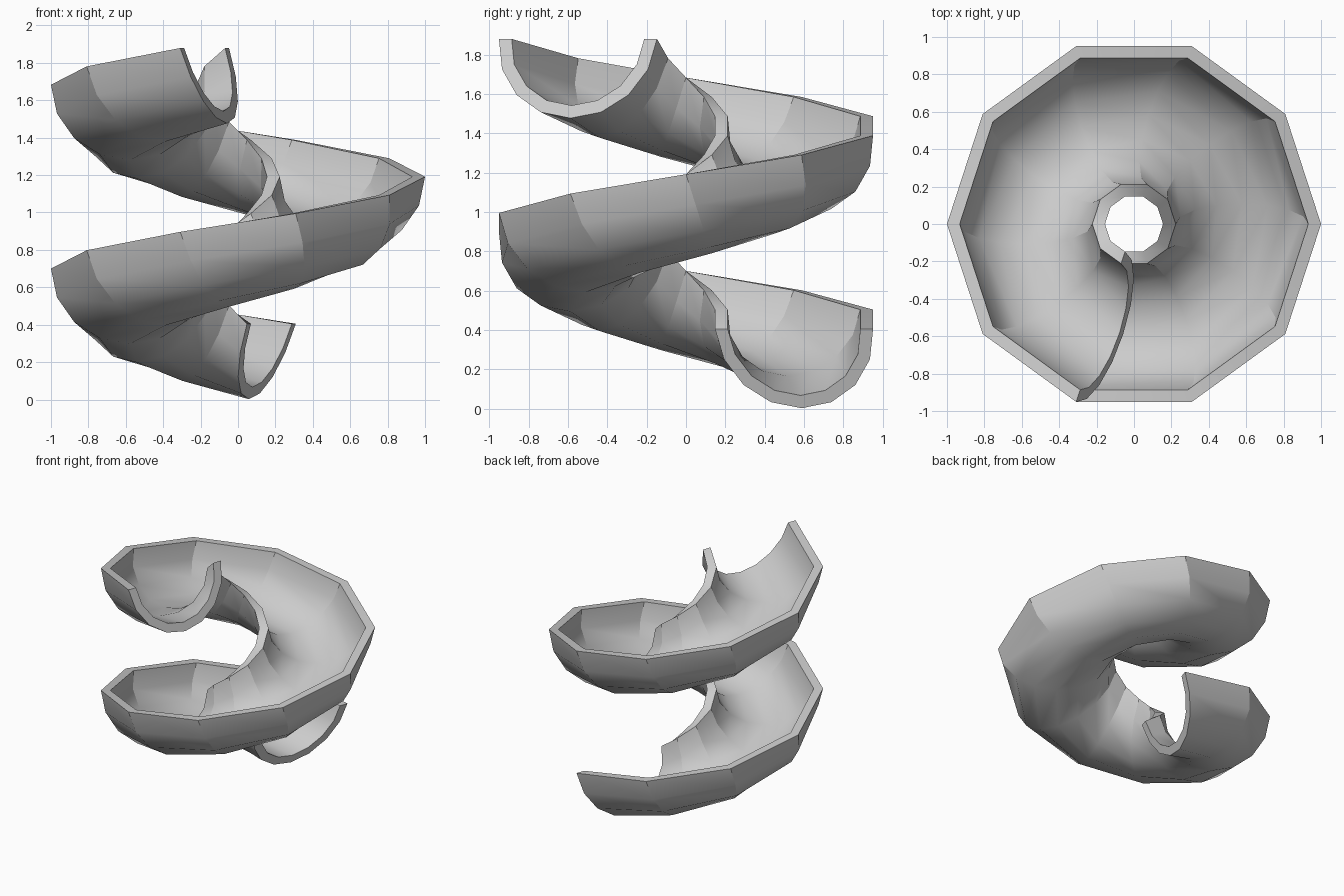
import bpy
import bmesh
from math import sin, cos, pi, radians
from mathutils import Matrix, Vector

cube = bpy.data.objects.get("Cube")
if cube:
    bpy.data.objects.remove(cube, do_unlink=True)

STEPS, SEGMENTS = 15, 8          # ten steps make one full turn
RIM, RISE = 0.405, 0.0983        # rim height at the foot, climb per step
CENTRE, RADIUS = 0.5775, 0.4225  # middle and outer radius of the half-pipe
WALL = 0.068                     # wall thickness
TILT = radians(17.5)             # lean of the section along the climb

grey = bpy.data.materials.new("light_grey")
grey.use_nodes = True
colour = (0.6, 0.6, 0.6, 1)
grey.diffuse_color = colour
grey.node_tree.nodes["Principled BSDF"].inputs["Base Color"].default_value = colour


def half_round(radius):
    """Half circle that leans so it stays square to the slope."""
    points = []
    for i in range(SEGMENTS + 1):
        a = pi * i / SEGMENTS
        drop = radius * sin(a)
        points.append(Vector((CENTRE + radius * cos(a), drop * sin(TILT), -drop * cos(TILT))))
    return points


# Closed gutter section: outer arc, then back along the inner arc
section = half_round(RADIUS) + half_round(RADIUS - WALL)[::-1]
count = len(section)

# Sweep the section up the helix
bm = bmesh.new()
rings = []
for s in range(STEPS + 1):
    turn = Matrix.Rotation(radians(72 + 36 * s), 4, 'Z')
    lift = Vector((0, 0, RIM + RISE * s))
    rings.append([bm.verts.new(turn @ p + lift) for p in section])
for r0, r1 in zip(rings, rings[1:]):
    for i in range(count):
        j = (i + 1) % count
        bm.faces.new((r0[i], r0[j], r1[j], r1[i]))

# Close the two open ends with quads between the arcs
for ring in (rings[0], rings[-1]):
    for i in range(SEGMENTS):
        bm.faces.new((ring[i], ring[i + 1], ring[-i - 2], ring[-i - 1]))
bmesh.ops.recalc_face_normals(bm, faces=bm.faces)

mesh = bpy.data.meshes.new("spiral_slide")
bm.to_mesh(mesh)
bm.free()
mesh.materials.append(grey)
slide = bpy.data.objects.new("spiral_slide", mesh)
bpy.context.collection.objects.link(slide)

bpy.context.view_layer.objects.active = slide
slide.select_set(True)
bpy.ops.object.shade_smooth_by_angle(angle=radians(30))
